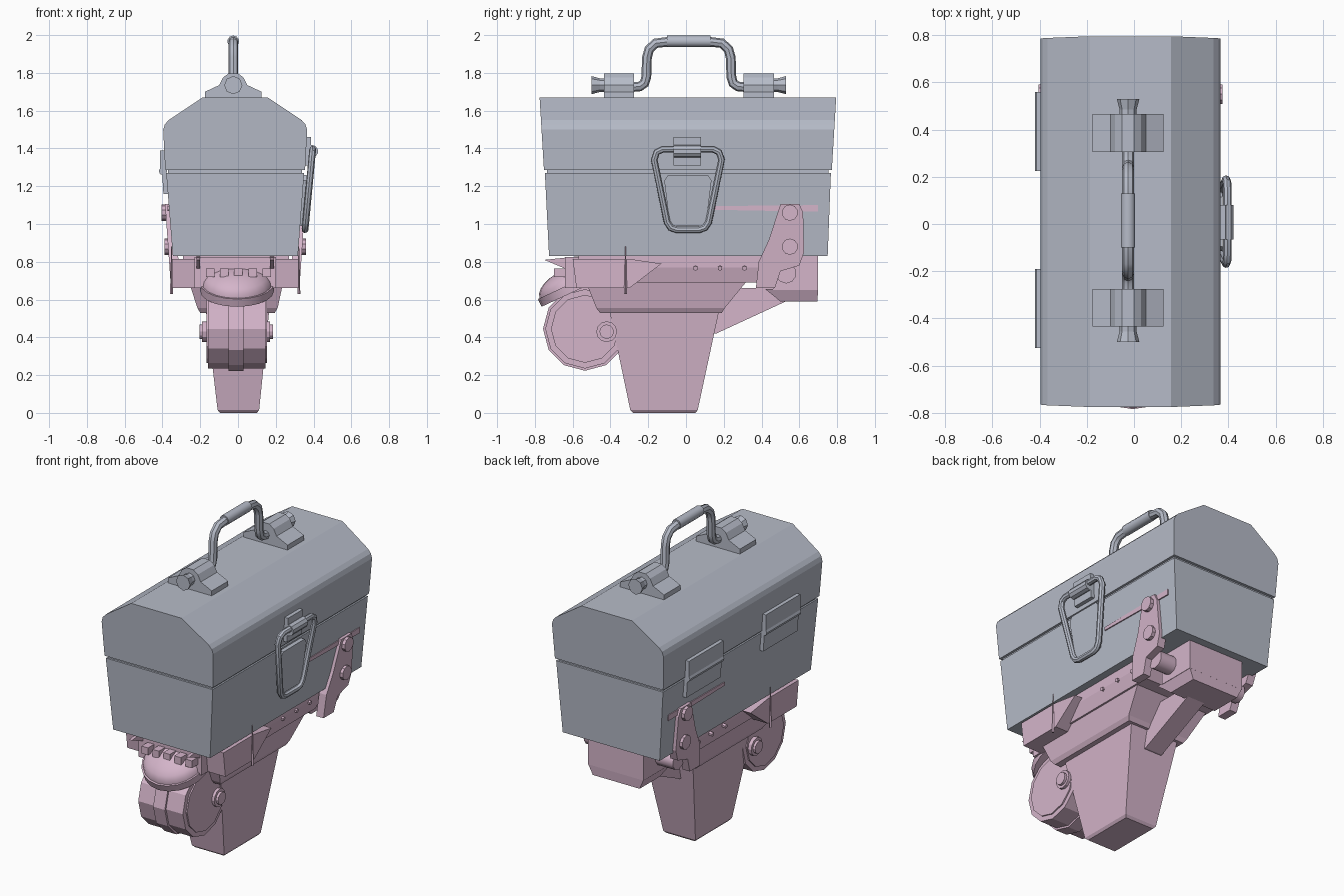
import bpy, bmesh, math
from mathutils import Vector, Matrix

if "Cube" in bpy.data.objects:
    bpy.data.objects.remove(bpy.data.objects["Cube"])


def material(name, rgb):
    m = bpy.data.materials.new(name)
    m.diffuse_color = (*rgb, 1)
    m.use_nodes = True
    m.node_tree.nodes["Principled BSDF"].inputs["Base Color"].default_value = m.diffuse_color
    return m


GREY = material("steel grey", (0.47, 0.50, 0.58))
PINK = material("dusty pink", (0.66, 0.46, 0.59))
CX = -0.015  # centre line of the mirrored parts


def finish(name, bm, mat, smooth=False):
    bmesh.ops.recalc_face_normals(bm, faces=bm.faces)
    me = bpy.data.meshes.new(name)
    bm.to_mesh(me)
    bm.free()
    me.materials.append(mat)
    ob = bpy.data.objects.new(name, me)
    bpy.context.collection.objects.link(ob)
    if smooth:
        shade(ob)
    return ob


def shade(ob):
    bpy.ops.object.select_all(action='DESELECT')
    ob.select_set(True)
    bpy.context.view_layer.objects.active = ob
    bpy.ops.object.shade_smooth_by_angle(angle=math.radians(40))


def skin(name, rings, mat):
    """Join equal rings of points into a capped solid."""
    bm = bmesh.new()
    vs = [[bm.verts.new(p) for p in r] for r in rings]
    n = len(rings[0])
    for a, b in zip(vs, vs[1:]):
        for i in range(n):
            j = (i + 1) % n
            bm.faces.new((a[i], a[j], b[j], b[i]))
    bm.faces.new(vs[0])
    bm.faces.new(vs[-1])
    return finish(name, bm, mat)


def frustum(name, sections, mat):
    """Stack of rectangles: (z, x0, x1, y0, y1)."""
    return skin(name, [[(a, c, z), (b, c, z), (b, d, z), (a, d, z)]
                       for z, a, b, c, d in sections], mat)


def box(name, x0, x1, y0, y1, z0, z1, mat):
    return frustum(name, [(z0, x0, x1, y0, y1), (z1, x0, x1, y0, y1)], mat)


def side_plate(name, pts, x0, x1, mat, lean=0.0, z0=0.0, s=1):
    """Extrude a (y, z) outline along x; s=-1 mirrors it about the centre line."""
    def ring(x):
        out = []
        for y, z in pts:
            px = x + lean * (z - z0)
            out.append((px if s > 0 else 2 * CX - px, y, z))
        return out
    return skin(name, [ring(x0), ring(x1)], mat)


def cyl(name, p, q, r, mat, n=12, r2=None, smooth=False):
    p, q = Vector(p), Vector(q)
    d = q - p
    bm = bmesh.new()
    bmesh.ops.create_cone(bm, cap_ends=True, segments=n, radius1=r,
                          radius2=r if r2 is None else r2, depth=d.length)
    bm.transform(Matrix.Translation((p + q) / 2) @ d.to_track_quat('Z', 'Y').to_matrix().to_4x4())
    return finish(name, bm, mat, smooth)


def tube(name, pts, r, mat, closed=False):
    cu = bpy.data.curves.new(name, 'CURVE')
    cu.dimensions = '3D'
    cu.bevel_depth = r
    cu.bevel_resolution = 2
    cu.use_fill_caps = True
    sp = cu.splines.new('POLY')
    sp.points.add(len(pts) - 1)
    for p, c in zip(sp.points, pts):
        p.co = (*c, 1)
    sp.use_cyclic_u = closed
    cu.materials.append(mat)
    ob = bpy.data.objects.new(name, cu)
    bpy.context.collection.objects.link(ob)
    bpy.ops.object.select_all(action='DESELECT')
    ob.select_set(True)
    bpy.context.view_layer.objects.active = ob
    bpy.ops.object.convert(target='MESH')
    shade(bpy.context.view_layer.objects.active)


# --- toolbox body ---
frustum("box_base", [(0.83, -0.345, 0.317, -0.725, 0.75),
                     (1.27, -0.38, 0.35, -0.747, 0.767)], GREY)
box("box_seam", -0.37, 0.34, -0.735, 0.755, 1.26, 1.295, GREY)
half = [(0.37, 1.285), (0.381, 1.50), (0.372, 1.528), (0.352, 1.55), (0.172, 1.67)]
lid = [(CX + x, z) for x, z in half] + [(CX - x, z) for x, z in reversed(half)]
skin("box_lid", [[(x, 0.01 + s * (0.762 + 0.06 * (z - 1.285)), z) for x, z in lid]
                 for s in (-1, 1)], GREY)

# --- handle with its mounts ---
HX = -0.025
mount = [(0.15, 1.66), (0.15, 1.70), (0.075, 1.735), (0.055, 1.775), (0.025, 1.797)]
mount = [(HX + x, z) for x, z in mount] + [(HX - x, z) for x, z in reversed(mount)]
for s, tag in ((-1, "front"), (1, "rear")):
    y = lambda v: 0.015 + s * v
    skin("handle_mount_" + tag, [[(x, y(v), z) for x, z in mount] for v in (0.29, 0.45)], GREY)
    cyl("mount_pin_" + tag, (HX, y(0.45), 1.735), (HX, y(0.49), 1.735), 0.036, GREY, 8)
    cyl("pin_head_" + tag, (HX, y(0.47), 1.735), (HX, y(0.515), 1.735), 0.036, GREY, 8, 0.048)
arc = [(0.30, 1.725), (0.26, 1.728), (0.235, 1.745), (0.225, 1.78), (0.222, 1.88),
       (0.21, 1.925), (0.175, 1.957), (0.08, 1.968)]
tube("handle", [(HX, 0.015 - y, z) for y, z in arc]
     + [(HX, 0.015 + y, z) for y, z in reversed(arc)], 0.026, GREY)
cyl("handle_grip", (HX, -0.1, 1.967), (HX, 0.13, 1.967), 0.031, GREY, 10, smooth=True)

# --- front latch ---
side_x = lambda z: 0.317 + 0.075 * (z - 0.83)
bail = [(0.135, 1.395), (0.165, 1.38), (0.178, 1.34), (0.11, 1.01), (0.09, 0.98), (0.06, 0.97)]
bail = [(0.01 + y, z) for y, z in bail] + [(0.01 - y, z) for y, z in reversed(bail)]
tube("latch_bail", [(0.355 + 0.095 * (z - 0.97), y, z) for y, z in bail], 0.018, GREY, True)
plate = [(-0.085, 0.99), (0.105, 0.99), (0.135, 1.23), (0.115, 1.26), (-0.095, 1.26), (-0.115, 1.23)]
side_plate("latch_plate", plate, 0.30, 0.355, GREY, 0.075, 0.99)
side_plate("latch_catch", [(-0.065, 1.31), (0.08, 1.31), (0.08, 1.46), (-0.065, 1.46)],
           0.34, 0.38, GREY, 0.05, 1.31)
cyl("latch_roller", (0.39, -0.065, 1.385), (0.39, 0.08, 1.385), 0.034, GREY, 10)

# --- back hinges ---
for y0, tag in ((-0.525, "front"), (0.225, "rear")):
    y1 = y0 + 0.335
    skin("hinge_leaf_" + tag,
         [[(x, y, z) for y, z in ((y0, z0), (y1, z0), (y1, z1), (y0, z1))]
          for x, z0, z1 in ((-0.375, 1.29, 1.39), (-0.413, 1.29, 1.39))], GREY)
    side_plate("hinge_lower_leaf_" + tag,
               [(y0, 1.16), (y1, 1.16), (y1, 1.27), (y0, 1.27)], -0.395, -0.36, GREY, -0.06, 1.16)
    cyl("hinge_barrel_" + tag, (-0.397, y0, 1.28), (-0.397, y1, 1.28), 0.022, GREY, 8)

# --- hopper-shaped foot ---
frustum("foot", [(0, -0.095, 0.10, -0.28, 0.05), (0.015, -0.108, 0.112, -0.295, 0.062),
                 (0.54, -0.17, 0.165, -0.405, 0.175)], PINK)
frustum("foot_collar", [(0.53, -0.20, 0.195, -0.455, 0.19), (0.555, -0.215, 0.21, -0.475, 0.205),
                        (0.695, -0.26, 0.24, -0.53, 0.32)], PINK)
frustum("under_rail", [(0.69, -0.27, 0.25, -0.55, 0.40), (0.77, -0.29, 0.27, -0.57, 0.45),
                       (0.835, -0.29, 0.27, -0.57, 0.45)], PINK)

# --- side parts, both sides ---
for s, tag in ((1, "right"), (-1, "left")):
    X = lambda x: x if s > 0 else 2 * CX - x
    side_plate("side_fender_" + tag, [(-0.58, 0.66), (-0.30, 0.66), (-0.13, 0.79),
                                      (-0.30, 0.815), (-0.60, 0.815)], 0.20, 0.32, PINK, 0, 0, s)
    side_plate("fender_fin_" + tag, [(-0.75, 0.81), (-0.56, 0.73), (-0.56, 0.83)],
               0.17, 0.19, PINK, 0, 0, s)
    cyl("fender_spike_" + tag, (X(0.322), -0.32, 0.63), (X(0.322), -0.32, 0.88), 0.008, PINK, 4, 0.002)
    side_plate("link_arm_" + tag, [(0.37, 0.66), (0.47, 0.66), (0.50, 0.75), (0.60, 0.78),
                                   (0.625, 0.85), (0.62, 1.06), (0.60, 1.105), (0.50, 1.105),
                                   (0.44, 0.92), (0.385, 0.80)], 0.275, 0.325, PINK, 0.07, 0.66, s)
    for z in (0.88, 1.06):
        cyl("link_bolt_" + tag, (X(0.30), 0.55, z), (X(0.36 + 0.08 * (z - 0.88)), 0.55, z), 0.043, PINK, 10)
    side_plate("side_bar_" + tag, [(0.15, 1.075), (0.70, 1.065), (0.70, 1.10), (0.15, 1.095)],
               0.32, 0.342, PINK, 0, 0, s)
    for y in (0.05, 0.18, 0.31):
        cyl("rail_rivet_" + tag, (X(0.25), y, 0.77), (X(0.28), y, 0.765), 0.013, PINK, 6)

# --- rear block, axle and strut ---
box("rear_block", -0.20, 0.18, 0.46, 0.70, 0.65, 0.835, PINK)
frustum("rear_block_base", [(0.59, -0.17, 0.15, 0.50, 0.695), (0.655, -0.20, 0.18, 0.42, 0.70)], PINK)
cyl("rear_axle", (-0.32, 0.53, 0.74), (0.29, 0.53, 0.74), 0.055, PINK, 10, smooth=True)
side_plate("rear_strut", [(0.10, 0.42), (0.16, 0.42), (0.55, 0.60), (0.50, 0.66), (0.25, 0.66)],
           -0.07, 0.05, PINK)

# --- front wheel ---
WY, WZ = -0.535, 0.445
for name, a, b, r in (("wheel", -0.16, 0.145, 0.21), ("wheel_tread", -0.05, 0.03, 0.222),
                      ("wheel_face", -0.168, 0.153, 0.18)):
    cyl(name, (a, WY, WZ), (b, WY, WZ), r, PINK, 12)
cyl("wheel_hub", (-0.19, -0.42, 0.43), (0.17, -0.42, 0.43), 0.055, PINK, 12)
cyl("hub_cap", (-0.205, -0.42, 0.43), (0.185, -0.42, 0.43), 0.038, PINK, 12)

# --- domed front cap, tilted forward ---
tilt = math.radians(25)
centre = Vector((-0.005, -0.607, 0.685))
up = Vector((0, -math.sin(tilt), math.cos(tilt)))
bm = bmesh.new()
bmesh.ops.create_uvsphere(bm, u_segments=20, v_segments=12, radius=1)
bmesh.ops.bisect_plane(bm, geom=bm.verts[:] + bm.edges[:] + bm.faces[:],
                       plane_co=(0, 0, 0), plane_no=(0, 0, 1), clear_inner=True)
bm.transform(Matrix.Translation(centre) @ Matrix.Rotation(tilt, 4, 'X')
             @ Matrix.Diagonal((0.185, 0.185, 0.085, 1)))
finish("front_dome", bm, PINK, True)
cyl("dome_rim", centre - up * 0.045, centre, 0.195, PINK, 20, smooth=True)
box("front_crossbar", -0.23, 0.20, -0.64, -0.50, 0.66, 0.825, PINK)
for i in range(5):
    x = -0.17 + i * 0.075
    box("front_tooth", x, x + 0.045, -0.70, -0.60, 0.72, 0.765, PINK)
